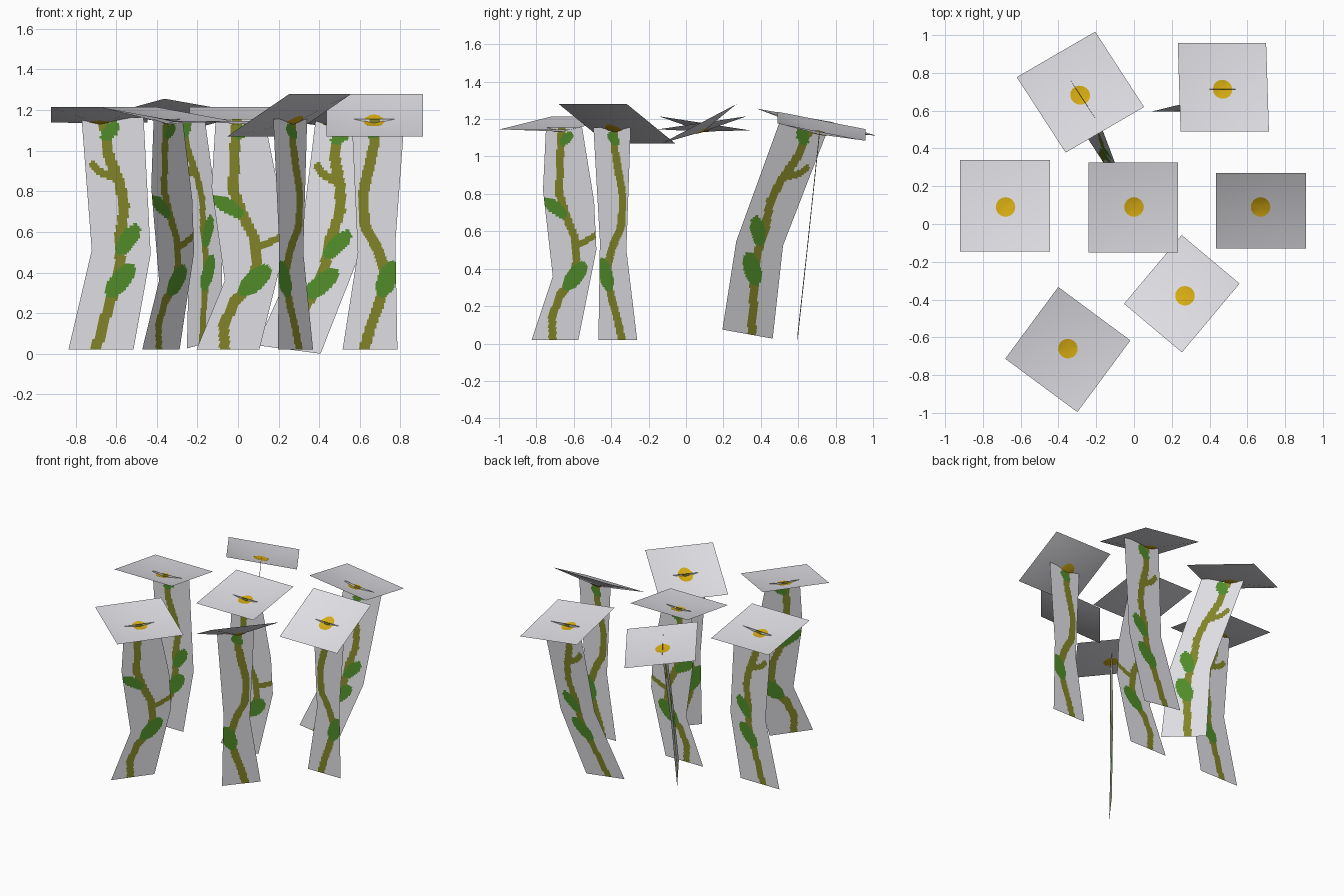
import bpy, math
from mathutils import Vector

if "Cube" in bpy.data.objects:
    bpy.data.objects.remove(bpy.data.objects["Cube"])


def material(name, rgb):
    m = bpy.data.materials.new(name)
    m.diffuse_color = (*rgb, 1.0)
    m.use_nodes = True
    m.node_tree.nodes["Principled BSDF"].inputs["Base Color"].default_value = m.diffuse_color
    return m


CARD = material("pale_card", (0.74, 0.73, 0.77))
STEM = material("olive_stem", (0.22, 0.235, 0.02))
LEAF = material("leaf_green", (0.08, 0.26, 0.022))
YELLOW = material("yellow_centre", (0.67, 0.41, 0.006))

# Three plant designs in local (x, z).
# rows: left/right edge points of the bent stem card; strokes: stem and twigs;
# leaves: ellipse ends and half width; head: x0, x1, y0, y1, front z, back z
tall = dict(
    rows=[((-.155, .02), (.165, .02)), ((-.04, .51), (.25, .49)), ((-.09, 1.155), (.215, 1.165))],
    strokes=[(.026, [(-.02, .02), (.03, .19), (.07, .31), (.10, .46), (.095, .55), (.12, .73),
                     (.095, .85), (.045, .97), (.02, 1.15)]),
             (.019, [(.09, .86), (.0, .895), (-.035, .93)])],
    leaves=[((.09, .49), (.19, .635), .042), ((.035, .28), (.165, .44), .048),
            ((.01, 1.05), (.09, 1.14), .035)],
    head=(-.24, .235, -.235, .25, 1.215, 1.14))
forked = dict(
    rows=[((-.205, .02), (.105, .02)), ((-.065, .36), (.225, .50)),
          ((-.13, .82), (.21, .76)), ((-.11, 1.155), (.13, 1.155))],
    strokes=[(.026, [(-.065, .02), (-.07, .14), (-.015, .26), (.07, .34), (.095, .46), (.085, .56),
                     (.025, .68), (-.02, .8), (-.02, .95), (-.005, 1.15)]),
             (.017, [(.09, .52), (.18, .56), (.225, .585)])],
    leaves=[((-.135, .775), (.03, .68), .036), ((.01, .29), (.155, .43), .05),
            ((-.02, 1.07), (.07, 1.12), .03)],
    head=(-.24, .232, -.24, .235, 1.145, 1.215))
narrow = dict(
    rows=[((-.155, .02), (.115, .02)), ((-.08, .5), (.105, .55)), ((-.11, 1.155), (.15, 1.155))],
    strokes=[(.026, [(-.05, .02), (-.015, .14), (.03, .26), (.06, .39), (.02, .51), (-.045, .63),
                     (-.055, .78), (-.025, .92), (.005, 1.05), (.005, 1.15)])],
    leaves=[((.03, .28), (.1, .455), .048), ((-.03, 1.07), (.05, 1.12), .03)],
    head=(-.235, .24, -.22, .18, 1.07, 1.28))

CENTRE_Z = 1.133


def segment_distance(p, a, b):
    ab = b - a
    t = max(0, min(1, (p - a).dot(ab) / ab.length_squared))
    return (p - a - ab * t).length


def paint(p, design):
    """Material slot for a point on the stem card."""
    for a, b, half in design["leaves"]:
        a, b = Vector(a), Vector(b)
        axis = b - a
        d = p - (a + b) / 2
        u = d.dot(axis) / axis.length_squared * 2
        w = (d.x * axis.y - d.y * axis.x) / axis.length / half
        if u * u + w * w < 1:
            return 2
    for half, pts in design["strokes"]:
        for a, b in zip(pts, pts[1:]):
            if segment_distance(p, Vector(a), Vector(b)) < half:
                return 1
    return 0


def make(name, verts, faces, mats, slots=None):
    me = bpy.data.meshes.new(name)
    me.from_pydata(verts, [], faces)
    for m in mats:
        me.materials.append(m)
    for i, s in enumerate(slots or []):
        me.polygons[i].material_index = s
    me.shade_smooth()
    ob = bpy.data.objects.new(name, me)
    bpy.context.collection.objects.link(ob)
    return ob


def stem_card(design, place, name):
    # fine grid between the card's edge rows, coloured by distance to the drawing
    cols, total = 30, 108
    rows = design["rows"]
    per = total // (len(rows) - 1)
    lines = []
    for k, ((l0, r0), (l1, r1)) in enumerate(zip(rows, rows[1:])):
        last = k == len(rows) - 2
        for i in range(per + (1 if last else 0)):
            t = i / per
            left = Vector(l0).lerp(Vector(l1), t)
            right = Vector(r0).lerp(Vector(r1), t)
            lines.append([left.lerp(right, j / cols) for j in range(cols + 1)])
    flat = [p for line in lines for p in line]
    verts = [place(p.x, 0, p.y) for p in flat]
    faces, slots = [], []
    for i in range(len(lines) - 1):
        for j in range(cols):
            a = i * (cols + 1) + j
            f = (a, a + 1, a + cols + 2, a + cols + 1)
            faces.append(f)
            slots.append(paint(sum((flat[q] for q in f), Vector((0, 0))) / 4, design))
    make(name, verts, faces, [CARD, STEM, LEAF], slots)


def flower_head(design, place, name):
    # square card with a sunken middle
    x0, x1, y0, y1, zf, zb = design["head"]
    corners = [Vector((x0, y0, zf)), Vector((x1, y0, zf)), Vector((x1, y1, zb)), Vector((x0, y1, zb))]
    mid = Vector((0, 0, CENTRE_Z))
    verts = [place(*c) for c in corners] + [place(*mid)]
    make(name, verts, [(i, (i + 1) % 4, 4) for i in range(4)], [CARD])
    # yellow middle, as a thin dished plate on each side
    n = 16
    verts, faces = [], []
    for side in (.003, -.003):
        start = len(verts)
        verts.append(place(0, 0, CENTRE_Z + side))
        for i in range(n):
            a = 2 * math.pi * i / n
            x, y = .052 * math.cos(a), .052 * math.sin(a)
            # height on the sunken card: scale out to the rim along this direction
            s = max(x / x1, x / x0, y / y1, y / y0)
            rim_z = zf + (zb - zf) * (y / s - y0) / (y1 - y0)
            verts.append(place(x, y, CENTRE_Z + (rim_z - CENTRE_Z) * s + side))
        for i in range(n):
            f = (start, start + 1 + i, start + 1 + (i + 1) % n)
            faces.append(f if side > 0 else f[::-1])
    make(name + "_centre", verts, faces, [YELLOW])


def turned(x, y, degrees):
    c, s = math.cos(math.radians(degrees)), math.sin(math.radians(degrees))
    return (x, y, 0), (c, s, 0), (-s, c, 0), (0, 0, 1)


# Placement of each plant: origin and its local x, y, z directions
plants = [
    ("left", tall, turned(-.68, .09, 0)),
    ("middle", forked, turned(0, .09, 0)),
    ("right", narrow, turned(.67, .09, 0)),
    ("front_left", forked, turned(-.35, -.66, 53.5)),
    ("front_right", narrow, turned(.27, -.38, 230)),
    ("back_left", tall, ((-.165, .327, .03), (.545, -.84, .15), (.84, .545, 0), (-.105, .31, .98))),
    ("back_right", tall, ((.24, .593, .002), (.985, 0, -.13), (0, .985, -.04), (.2, .105, .985))),
]
for label, design, basis in plants:
    o, u, v, w = (Vector(b) for b in basis)

    def place(x, y, z):
        return o + u * x + v * y + w * z

    stem_card(design, place, label + "_stem_card")
    flower_head(design, place, label + "_flower_head")
